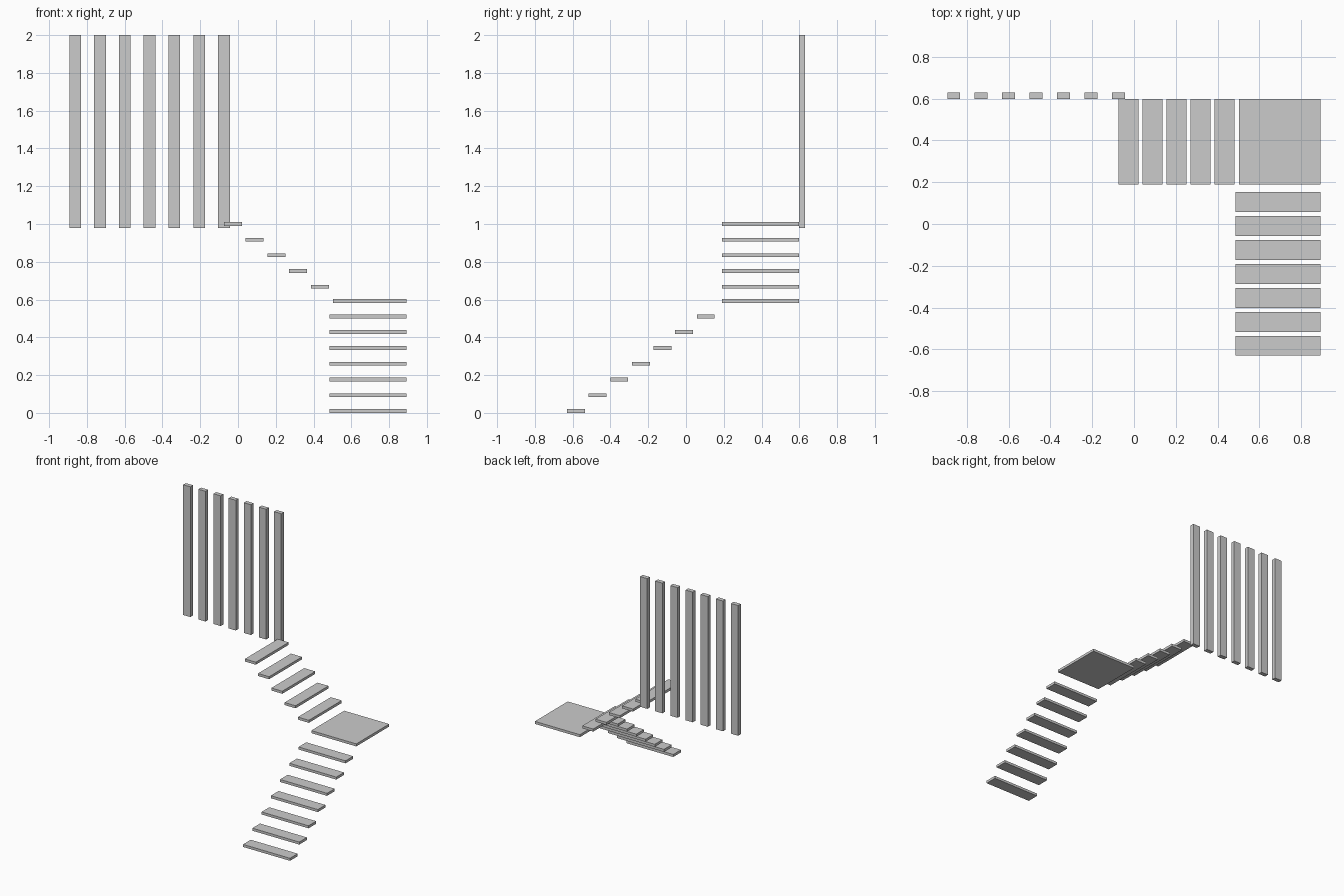
import bpy

if "Cube" in bpy.data.objects:
    bpy.data.objects.remove(bpy.data.objects["Cube"])


def box(name, x, y, z):
    """Axis-aligned box from (min, max) ranges."""
    size = [b - a for a, b in (x, y, z)]
    centre = [(a + b) / 2 for a, b in (x, y, z)]
    bpy.ops.mesh.primitive_cube_add(size=1, location=centre)
    ob = bpy.context.object
    ob.name = name
    ob.scale = size
    bpy.ops.object.transform_apply(location=False, rotation=False, scale=True)
    return ob


T = 0.02          # tread thickness
RISE = 0.083      # height between treads
GOING = 0.1145    # horizontal spacing between treads
TREAD = 0.095     # tread depth

# lower flight, climbing towards the back
for i in range(7):
    y = -0.63 + i * GOING
    z = i * 0.0835
    box(f"lower_tread_{i + 1}", (0.485, 0.892), (y, y + TREAD), (z, z + T))

# corner landing
box("landing", (0.502, 0.892), (0.19, 0.597), (0.583, 0.603))

# upper flight, climbing towards the left
for i in range(5):
    x = 0.481 - i * 0.115
    z = 0.658 + i * RISE
    box(f"upper_tread_{i + 1}", (x - TREAD, x), (0.19, 0.597), (z, z + T))

# upright slat screen at the top of the stairs
for i in range(7):
    x = -0.893 + i * 0.1313
    box(f"screen_slat_{i + 1}", (x, x + 0.062), (0.597, 0.63), (0.98, 2.0))
